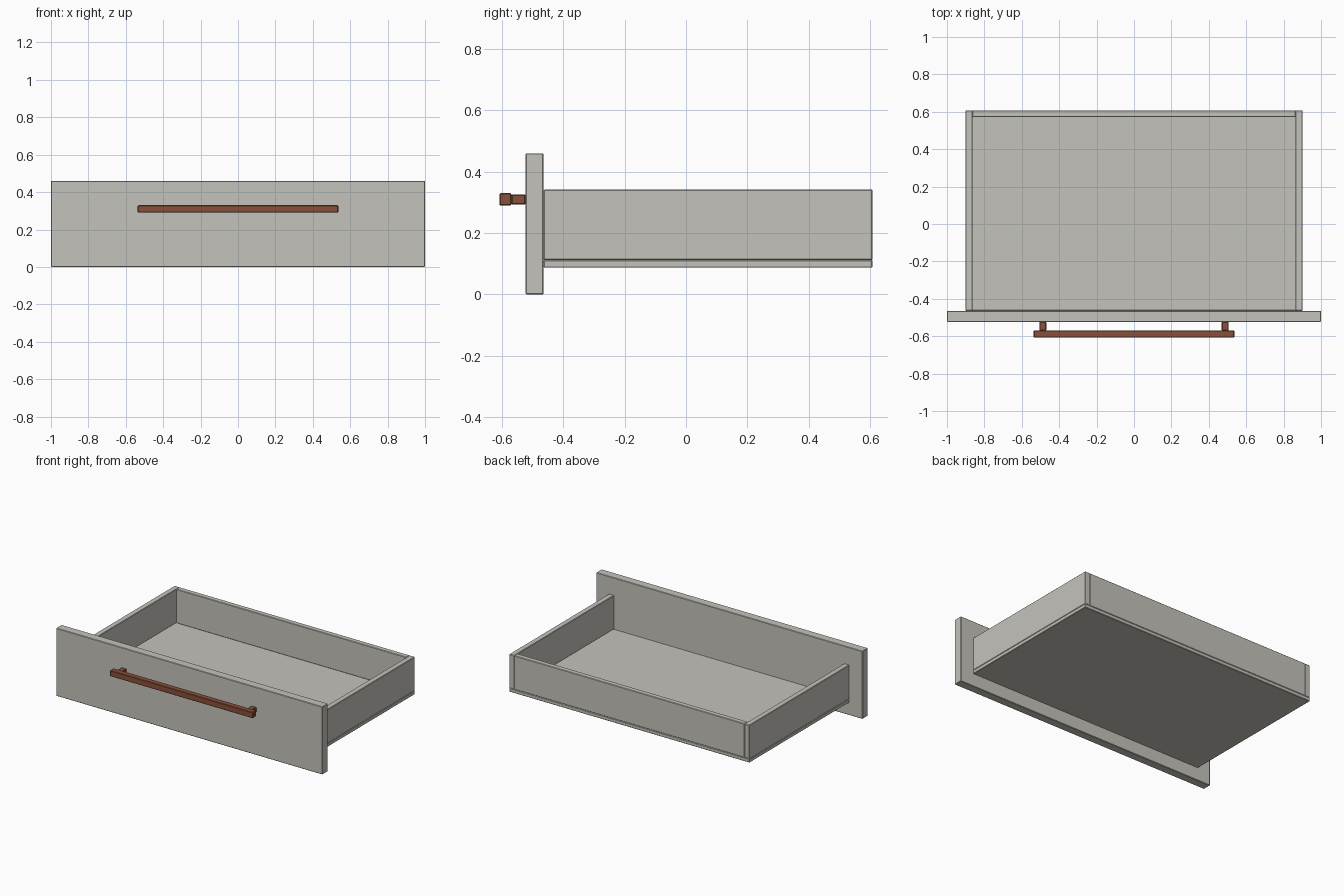
import bpy

default = bpy.data.objects.get("Cube")
if default:
    bpy.data.objects.remove(default, do_unlink=True)


def material(name, rgb):
    mat = bpy.data.materials.new(name)
    mat.use_nodes = True
    mat.diffuse_color = (*rgb, 1)
    bsdf = next(n for n in mat.node_tree.nodes if n.type == "BSDF_PRINCIPLED")
    bsdf.inputs["Base Color"].default_value = (*rgb, 1)
    return mat


def board(name, x, y, z, mat, bevel=0.003):
    """A softly bevelled box given by its (low, high) range on each axis."""
    ranges = (x, y, z)
    bpy.ops.mesh.primitive_cube_add(size=1, location=[(a + b) / 2 for a, b in ranges])
    obj = bpy.context.object
    obj.name = name
    obj.scale = [b - a for a, b in ranges]
    bpy.ops.object.transform_apply(location=False, rotation=False, scale=True)
    obj.data.materials.append(mat)
    mod = obj.modifiers.new("edge_bevel", "BEVEL")
    mod.width = bevel
    mod.segments = 1
    return obj


grey = material("warm grey paint", (0.56, 0.545, 0.497))
brown = material("reddish brown metal", (0.25, 0.08, 0.043))

# Key planes shared by the parts
panel_front, panel_back, rear = -0.523, -0.464, 0.608
side_out, side_in = 0.902, 0.864
base_low, base_top, rim = 0.087, 0.112, 0.342

# Drawer box
board("front_panel", (-1, 1), (panel_front, panel_back), (0, 0.46), grey)
board("bottom_panel", (-side_out, side_out), (panel_back, rear), (base_low, base_top), grey)
board("back_panel", (-side_in, side_in), (0.572, rear), (base_top, rim), grey)
for side, s in (("left", 1), ("right", -1)):
    board(side + "_side_panel", sorted((s * side_in, s * side_out)),
          (panel_back, rear), (base_top, rim), grey)

# Bar handle on two posts
board("handle_bar", (-0.536, 0.536), (-0.608, -0.569), (0.29, 0.33), brown)
for side, s in (("left", 1), ("right", -1)):
    board(side + "_handle_post", sorted((s * 0.469, s * 0.506)),
          (-0.569, panel_front), (0.293, 0.326), brown)
